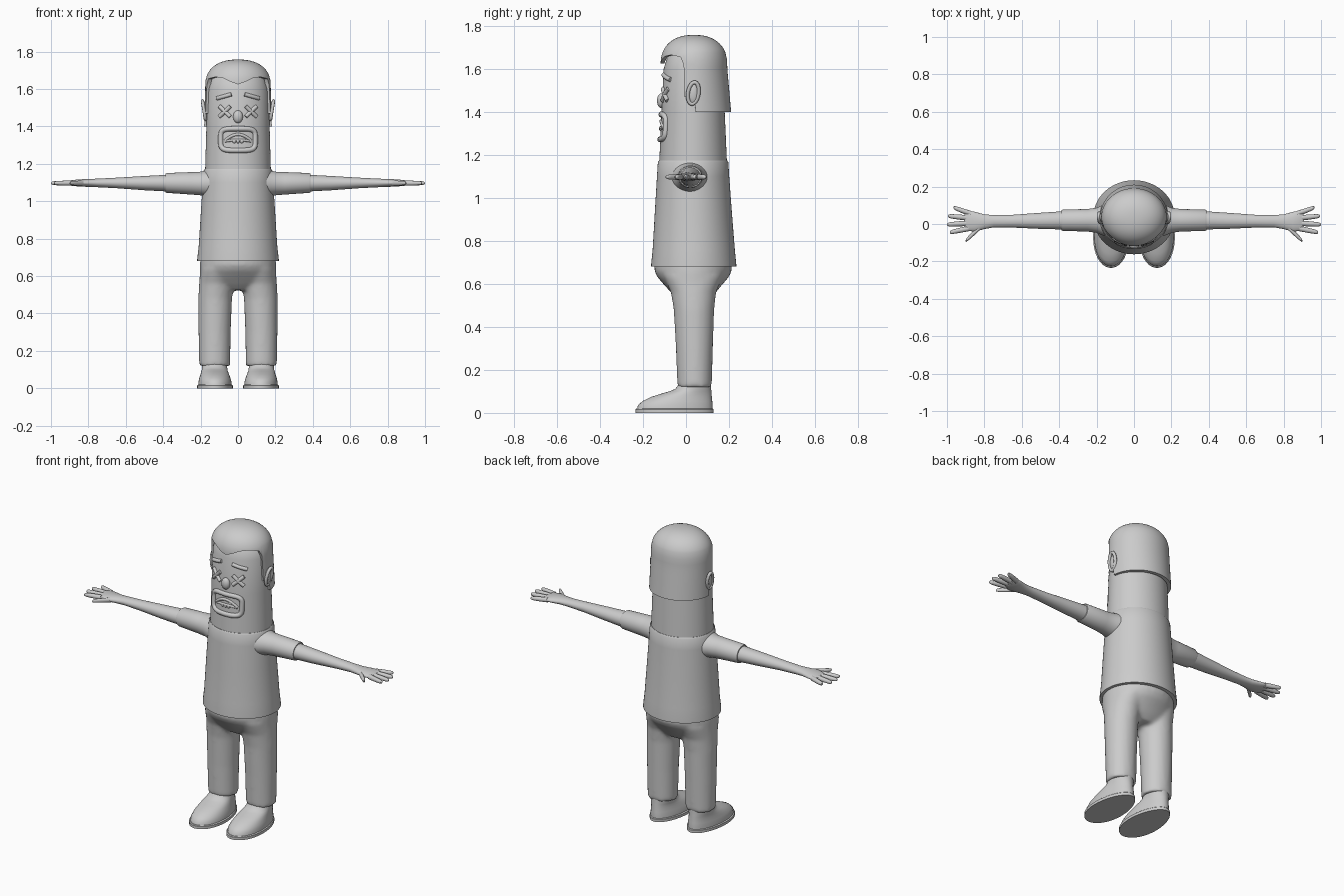
import bpy, bmesh, math

cube = bpy.data.objects.get("Cube")
if cube:
    bpy.data.objects.remove(cube)

grey = bpy.data.materials.new("plain grey")
grey.use_nodes = True
GREY = (0.6, 0.6, 0.6, 1)
grey.diffuse_color = GREY
grey.node_tree.nodes["Principled BSDF"].inputs["Base Color"].default_value = GREY
CY = 0.033  # depth of the body axis


def select(*objs):
    bpy.ops.object.select_all(action='DESELECT')
    for o in objs:
        o.select_set(True)
    bpy.context.view_layer.objects.active = objs[0]


def finish(name, bm, angle=40):
    bmesh.ops.recalc_face_normals(bm, faces=bm.faces)
    me = bpy.data.meshes.new(name)
    bm.to_mesh(me)
    bm.free()
    me.materials.append(grey)
    ob = bpy.data.objects.new(name, me)
    bpy.context.collection.objects.link(ob)
    select(ob)
    bpy.ops.object.shade_smooth_by_angle(angle=math.radians(angle))
    return ob


def loft(name, rings, axis='z', side=1, egg=0, n=40):
    """Skin elliptical rings (position, centre u, centre v, radius u, radius v)."""
    bm = bmesh.new()
    rows = []
    for t, u, v, ru, rv in rings:
        row = []
        for i in range(n):
            a = math.tau * i / n
            pu = u + ru * math.cos(a) * (1 - egg * math.sin(a))
            pv = v + rv * math.sin(a)
            co = (pu, pv, t) if axis == 'z' else (t, pu, pv)
            row.append(bm.verts.new((co[0] * side, co[1], co[2])))
        rows.append(row)
    for a, b in zip(rows, rows[1:]):
        for i in range(n):
            j = (i + 1) % n
            bm.faces.new((a[i], a[j], b[j], b[i]))
    bm.faces.new(rows[0])
    bm.faces.new(rows[-1])
    return finish(name, bm)


def tube(name, pts, r, cyclic=False):
    """Round tube along points."""
    cu = bpy.data.curves.new(name, 'CURVE')
    cu.dimensions = '3D'
    cu.bevel_depth = r
    cu.bevel_resolution = 3
    cu.use_fill_caps = True
    sp = cu.splines.new('POLY')
    sp.points.add(len(pts) - 1)
    for p, co in zip(sp.points, pts):
        p.co = (*co, 1)
    sp.use_cyclic_u = cyclic
    cu.materials.append(grey)
    ob = bpy.data.objects.new(name, cu)
    bpy.context.collection.objects.link(ob)
    select(ob)
    bpy.ops.object.convert(target='MESH')
    bpy.ops.object.shade_smooth_by_angle(angle=math.radians(50))
    return ob


def ball(name, loc, scale):
    bm = bmesh.new()
    bmesh.ops.create_uvsphere(bm, u_segments=24, v_segments=16, radius=1)
    bmesh.ops.scale(bm, vec=scale, verts=bm.verts)
    bmesh.ops.translate(bm, vec=loc, verts=bm.verts)
    return finish(name, bm)


def on_face(x, z, lift=0.0):
    """Point on the front of the head."""
    rx, ry = 0.176 - 0.03 * (z - 1.17), 0.158 - 0.05 * (z - 1.17)
    return (x, CY - ry * math.sqrt(1 - (x / rx) ** 2) - lift, z)


def stroke(name, a, b, r):
    pts = [(a[0] + (b[0] - a[0]) * i / 6, a[1] + (b[1] - a[1]) * i / 6) for i in range(7)]
    return tube(name, [on_face(x, z, 0.002) for x, z in pts], r)


# Head and shirt
loft("head", [(1.15, 0, CY, .176, .158), (1.4, 0, CY, .169, .147),
              (1.6, 0, CY, .163, .137), (1.67, 0, CY, .14, .115), (1.71, 0, CY, .08, .07)], n=64)
loft("shirt", [(.68, 0, CY + .003, .218, .198), (.69, 0, CY + .003, .218, .198),
               (.76, 0, CY + .003, .21, .191), (.95, 0, CY + .001, .198, .178),
               (1.1, 0, CY, .188, .168), (1.165, 0, CY, .183, .164),
               (1.173, 0, CY, .177, .159)], n=64)

# Hair cap: lower edge varies with the angle from the front
EDGE = [(0, 1.625), (12, 1.638), (27, 1.658), (45, 1.665), (66, 1.655), (72, 1.62), (75, 1.47),
        (90, 1.46), (93, 1.4), (180, 1.4)]


def hairline(deg):
    for (a, za), (b, zb) in zip(EDGE, EDGE[1:]):
        if deg <= b:
            return za + (zb - za) * (deg - a) / (b - a)


def hair_point(th, z, k=1.0):
    if z > 1.62:
        k *= max(0, 1 - ((z - 1.62) / .138) ** 2.3) ** (1 / 2.3)
    flare = max(0, 1.6 - z)
    return (k * (.175 + .03 * flare) * math.sin(th),
            .037 - k * (.155 + .09 * flare) * math.cos(th), z)


bm = bmesh.new()
cols = []
N = 120
for i in range(N):
    th = math.tau * i / N
    zb = hairline(min(i, N - i) * 360 / N)
    heights = [zb + (1.675 - zb) * j / 8 for j in range(9)]
    heights += [1.675 + .083 * math.sin(math.pi / 2 * j / 12) for j in range(1, 12)]
    cols.append([bm.verts.new(hair_point(th, zb, .88))] +
                [bm.verts.new(hair_point(th, z)) for z in heights])
crown = bm.verts.new((0, .037, 1.758))
for i, a in enumerate(cols):
    b = cols[(i + 1) % N]
    for j in range(len(a) - 1):
        bm.faces.new((a[j], b[j], b[j + 1], a[j + 1]))
    bm.faces.new((a[-1], b[-1], crown))
finish("hair", bm)

# Nose and mouth
ball("nose", on_face(0, 1.452, .004), (.026, .02, .034))


def power(v, e):
    return math.copysign(abs(v) ** e, v)


loop = [math.tau * i / 48 for i in range(48)]
tube("mouth_surround", [on_face(.092 * power(math.cos(a), .45), 1.33 + .058 * power(math.sin(a), .45))
                        for a in loop], .014, True)
arch = [(-.07 + .14 * i / 16) for i in range(17)]
tube("upper_lip", [on_face(x, 1.357 - 7 * x * x) for x in arch], .008)
tube("lower_lip", [on_face(x, 1.327 - 1.2 * x * x) for x in arch], .007)
for x in (-.02, 0, .02):
    ball("tooth", on_face(x, 1.322), (.01, .008, .012))

for s, label in ((1, "left"), (-1, "right")):
    # Brow, crossed eye, ear
    stroke(label + "_brow", (s * .112, 1.55), (s * .035, 1.572), .011)
    for d in (1, -1):
        stroke(label + "_eye_bar", (s * .07 - .029, 1.48 - d * .028),
               (s * .07 + .029, 1.48 + d * .028), .011)
    ball(label + "_ear", (s * .172, .034, 1.487), (.016, .026, .05))
    tube(label + "_ear_rim", [(s * (.182 + .008 * math.sin(a)), .034 + .025 * math.cos(a) + .006 * math.sin(a),
                               1.487 + .05 * math.sin(a)) for a in loop], .009, True)

    # Sleeve, arm, hand
    loft(label + "_sleeve", [(.12, .02, 1.095, .095, .08), (.17, .02, 1.095, .08, .07),
                             (.2, .02, 1.095, .067, .063), (.25, .02, 1.096, .06, .06),
                             (.38, .02, 1.098, .057, .053), (.388, .02, 1.098, .053, .049)], 'x', s)
    loft(label + "_arm", [(.35, .02, 1.097, .05, .046), (.5, .017, 1.097, .043, .038),
                          (.65, .015, 1.098, .034, .028), (.75, .015, 1.098, .033, .023),
                          (.8, .012, 1.098, .039, .021), (.85, .012, 1.098, .053, .019),
                          (.89, .018, 1.098, .054, .015), (.905, .02, 1.098, .047, .009)], 'x', s)
    fingers = [("index", .885, -.024, .985, -.045), ("middle", .885, .004, 1.0, -.003),
               ("ring", .885, .032, .995, .043), ("little", .875, .056, .965, .088),
               ("thumb", .815, -.01, .9, -.09)]
    for finger, x0, y0, x1, y1 in fingers:
        rings = [(x0 + (x1 - x0) * t, y0 + (y1 - y0) * t, 1.097, r * 1.05, r)
                 for t, r in ((0, .014), (.5, .013), (.85, .011), (.96, .008), (1, .003))]
        loft(label + "_" + finger, rings, 'x', s, n=14)

    # Shoe with sole
    loft(label + "_sole", [(0, .123, -.053, .095, .182), (.016, .123, -.053, .095, .182),
                           (.02, .123, -.053, .09, .178)], 'z', s, .1)
    loft(label + "_shoe", [(.015, .123, -.052, .089, .176), (.035, .123, -.05, .088, .174),
                           (.055, .124, -.04, .083, .162), (.075, .124, -.02, .076, .14),
                           (.09, .125, .003, .071, .116), (.1, .125, .02, .068, .098),
                           (.112, .125, .034, .067, .083), (.13, .125, .04, .066, .076)], 'z', s, .1)

# Trousers: hips and two legs blended into one skin
hips = loft("trousers", [(.72, 0, CY, .198, .18), (.66, 0, CY, .204, .18), (.63, 0, CY, .205, .165),
                         (.59, 0, CY, .204, .13), (.555, 0, CY + .002, .18, .1),
                         (.525, 0, CY + .004, .12, .07)])
legs = [loft("leg", [(.12, .125, .04, .083, .08), (.3, .125, .039, .086, .086),
                     (.48, .122, .037, .09, .094), (.56, .115, .035, .093, .105),
                     (.64, .105, .033, .097, .14)], 'z', s) for s in (1, -1)]
select(hips, *legs)
bpy.ops.object.join()
remesh = hips.modifiers.new("blend", 'REMESH')
remesh.mode = 'VOXEL'
remesh.voxel_size = .011
remesh.use_smooth_shade = True
soften = hips.modifiers.new("soften", 'SMOOTH')
soften.factor = .5
soften.iterations = 6
